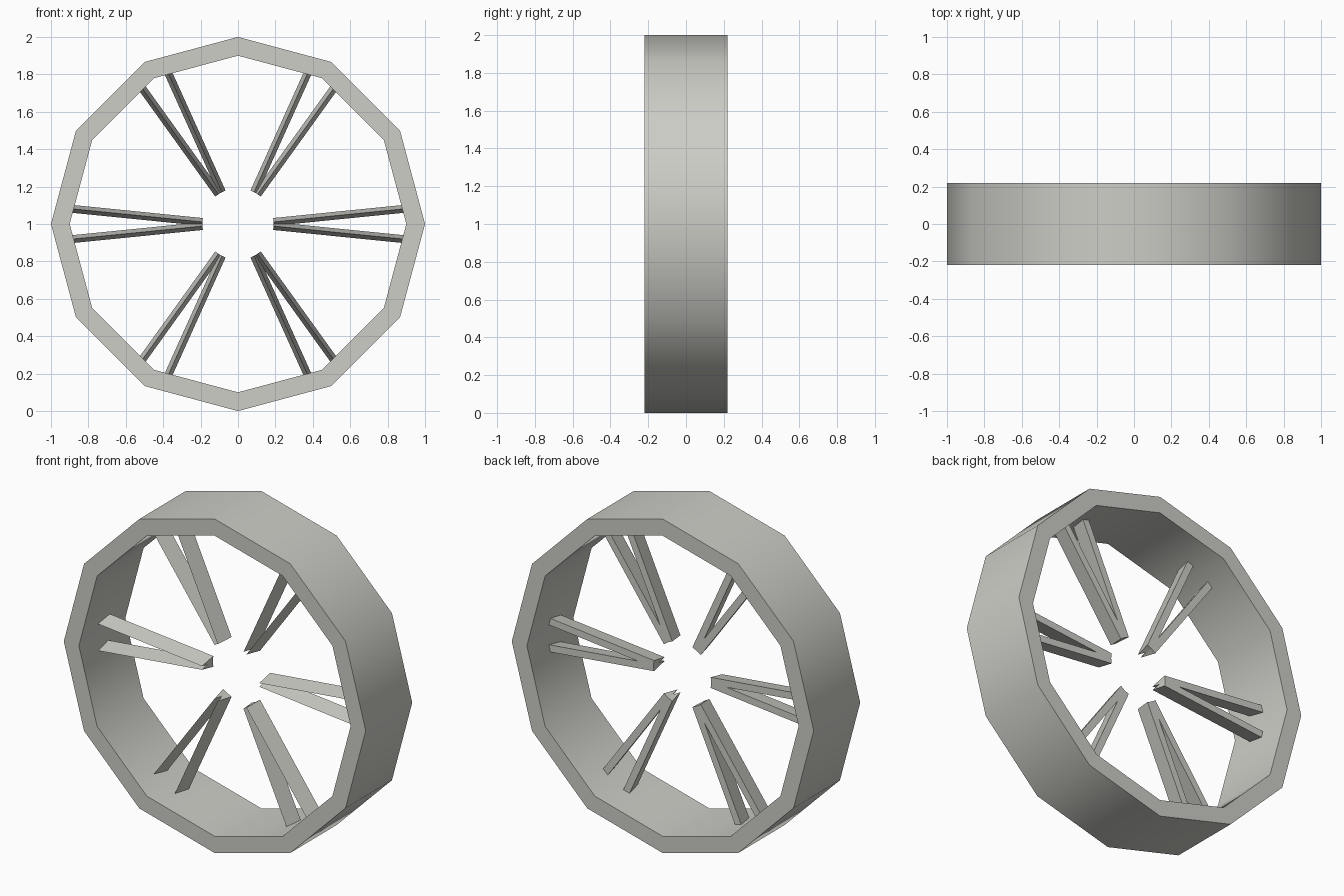
import bpy, bmesh, math
from mathutils import Matrix, Vector

if "Cube" in bpy.data.objects:
    bpy.data.objects.remove(bpy.data.objects["Cube"])

metal = bpy.data.materials.new("light_grey_metal")
metal.diffuse_color = (0.61, 0.61, 0.57, 1)
metal.use_nodes = True
metal.node_tree.nodes["Principled BSDF"].inputs["Base Color"].default_value = metal.diffuse_color


def finish(bm, name):
    bmesh.ops.recalc_face_normals(bm, faces=bm.faces)
    mesh = bpy.data.meshes.new(name)
    bm.to_mesh(mesh)
    bm.free()
    mesh.materials.append(metal)
    obj = bpy.data.objects.new(name, mesh)
    bpy.context.collection.objects.link(obj)
    return obj


# Rim: twelve-sided band, rectangular section swept around the axle
SIDES, HALF_WIDTH = 12, 0.22
section = [(1.0, -HALF_WIDTH), (1.0, HALF_WIDTH), (0.9, HALF_WIDTH), (0.9, -HALF_WIDTH)]
bm = bmesh.new()
rings = []
for i in range(SIDES):
    a = 2 * math.pi * i / SIDES
    rings.append([bm.verts.new((r * math.cos(a), y, 1 + r * math.sin(a))) for r, y in section])
for i in range(SIDES):
    p, q = rings[i], rings[(i + 1) % SIDES]
    for k in range(4):
        m = (k + 1) % 4
        bm.faces.new((p[k], p[m], q[m], q[k]))
rim = finish(bm, "rim")
bpy.context.view_layer.objects.active = rim
rim.select_set(True)
bpy.ops.object.shade_smooth_by_angle(angle=math.radians(40))

# Spokes: six V-shaped pairs of triangular bars, ridge towards the front
profile = [(-0.07, 0.0), (0.035, 0.021), (0.035, -0.021)]
for n in range(6):
    turn = Matrix.Translation((0, 0, 1)) @ Matrix.Rotation(-n * math.pi / 3, 4, 'Y')
    for side, label in ((1, "a"), (-1, "b")):
        bm = bmesh.new()
        start, end = Vector((0.19, 0, 0.011 * side)), Vector((0.887, 0, 0.081 * side))
        along = (end - start).normalized()
        across = Vector((-along.z, 0, along.x))
        caps = [[bm.verts.new(turn @ (c + Vector((0, y, 0)) + across * w)) for y, w in profile]
                for c in (start, end)]
        for cap in caps:
            bm.faces.new(cap)
        for k in range(3):
            m = (k + 1) % 3
            bm.faces.new((caps[0][k], caps[0][m], caps[1][m], caps[1][k]))
        finish(bm, f"spoke_{n + 1}{label}")
